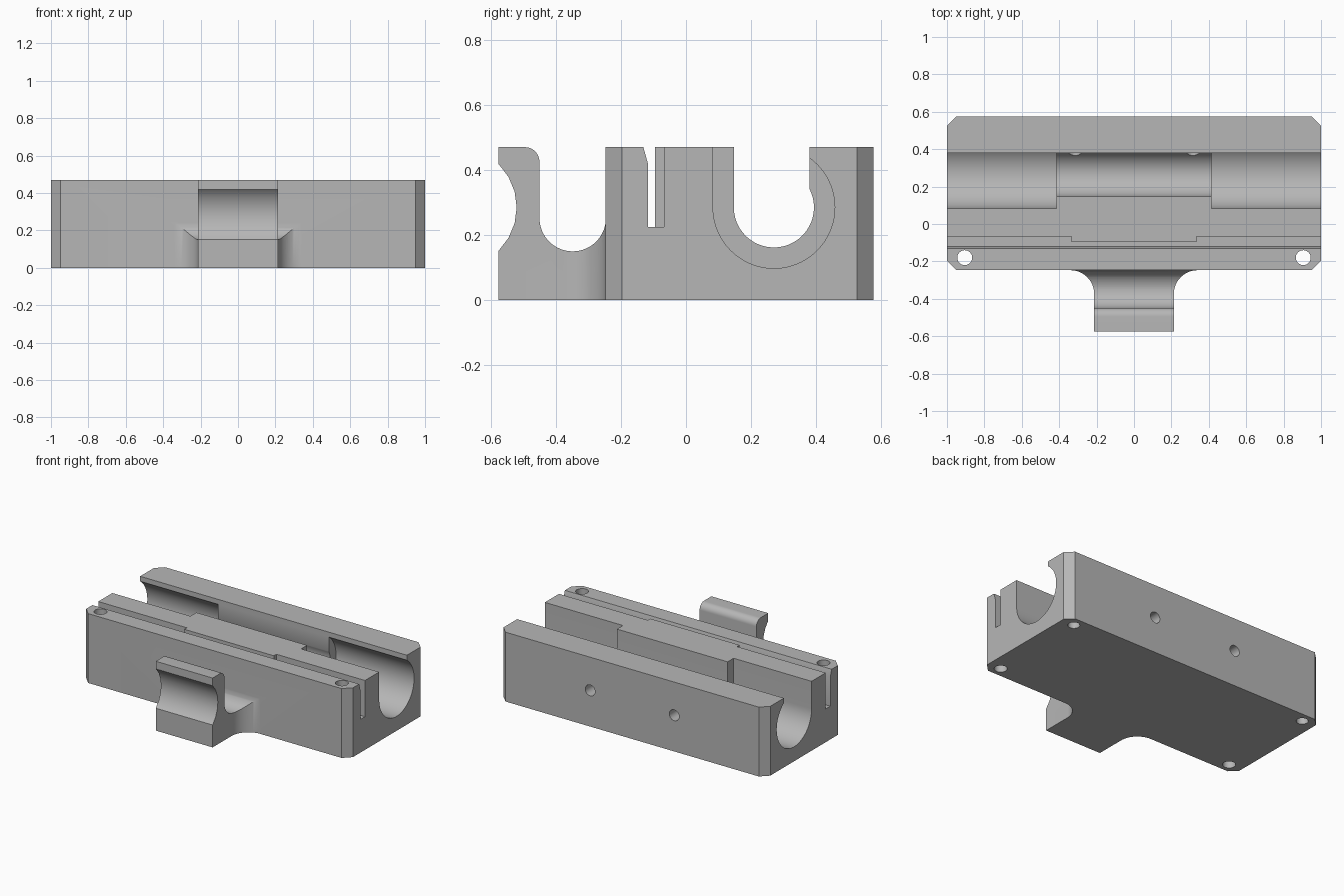
import bpy, bmesh, math
from mathutils import Vector

default = bpy.data.objects.get("Cube")
if default:
    bpy.data.objects.remove(default, do_unlink=True)

grey = bpy.data.materials.new("plain_grey")
grey.use_nodes = True
grey.diffuse_color = (0.47, 0.47, 0.47, 1)
grey.node_tree.nodes["Principled BSDF"].inputs["Base Color"].default_value = grey.diffuse_color

HEIGHT = 0.47
ABOVE = 0.6      # where cutters end above the top face
FRONT, BACK = -0.247, 0.576


def arc(cx, cy, r, start, end, steps=32):
    """Points on a circle between two angles in degrees."""
    angles = [math.radians(start + (end - start) * i / steps) for i in range(steps + 1)]
    return [(cx + r * math.cos(a), cy + r * math.sin(a)) for a in angles]


def prism(name, points, axis, low, high):
    """Extrude a 2D outline along x (y, z), y (x, z) or z (x, y)."""
    place = {"x": lambda p: (low, p[0], p[1]),
             "y": lambda p: (p[0], low, p[1]),
             "z": lambda p: (p[0], p[1], low)}[axis]
    shift = Vector([(high - low) if a == axis else 0 for a in "xyz"])
    bm = bmesh.new()
    face = bm.faces.new([bm.verts.new(place(p)) for p in points])
    top = bmesh.ops.extrude_face_region(bm, geom=[face])["geom"]
    bmesh.ops.translate(bm, vec=shift, verts=[v for v in top if isinstance(v, bmesh.types.BMVert)])
    bmesh.ops.recalc_face_normals(bm, faces=bm.faces)
    mesh = bpy.data.meshes.new(name)
    bm.to_mesh(mesh)
    bm.free()
    mesh.materials.append(grey)
    obj = bpy.data.objects.new(name, mesh)
    bpy.context.collection.objects.link(obj)
    return obj


def combine(target, tool, operation="DIFFERENCE"):
    """Apply a boolean and discard the tool object."""
    mod = target.modifiers.new("boolean", "BOOLEAN")
    mod.operation, mod.solver, mod.object = operation, "EXACT", tool
    bpy.context.view_layer.objects.active = target
    bpy.ops.object.modifier_apply(modifier=mod.name)
    bpy.data.objects.remove(tool, do_unlink=True)


def drill(target, axis, u, v, r, low, high):
    combine(target, prism("drill", arc(u, v, r, 0, 345, 23), axis, low, high))


def channel(radius):
    """Round-bottomed trough whose rear wall overhangs the round."""
    cy, cz, lip = 0.27, 0.285, 0.38
    end = math.degrees(math.acos((lip - cy) / radius))
    return arc(cy, cz, radius, 180, 360 + end, 48) + [(lip, ABOVE), (cy - radius, ABOVE)]


# Main block with chamfered upright corners
c = 0.05
half = [(1 - c, FRONT), (1, FRONT + c), (1, BACK - c), (1 - c, BACK)]
block = prism("clamp_body", half + [(-x, y) for x, y in reversed(half)], "z", 0, HEIGHT)

# Hook with filleted root
fillet = 0.127
side = [(0.213, -BACK)] + arc(0.213 + fillet, FRONT - fillet, fillet, 180, 90, 16)
side.append((0.213 + fillet, FRONT + 0.02))
hook = prism("hook", side + [(-x, y) for x, y in reversed(side)], "z", 0, HEIGHT)
gap = (arc(-0.348, 0.252, 0.102, 360, 180) + arc(-0.495, 0.425, 0.045, 0, 90, 12)
       + [(-0.495, ABOVE), (-0.15, ABOVE), (-0.15, 0.252)])
combine(hook, prism("hook_gap", gap, "x", -0.5, 0.5))
drill(hook, "x", -0.707, 0.285, 0.187, -0.5, 0.5)

# Trough: narrow along the middle, wide towards both ends
combine(block, prism("narrow_trough", channel(0.123), "x", -1.1, 1.1))
for low, high in ((-1.1, -0.415), (0.415, 1.1)):
    combine(block, prism("wide_trough", channel(0.187), "x", low, high))

# Long slot with a sloped lead-in, widened towards both ends
floor = 0.225
slot = [(-0.117, floor), (-0.095, floor), (-0.095, ABOVE),
        (-0.131, ABOVE), (-0.131, HEIGHT), (-0.117, 0.42)]
combine(block, prism("slot", slot, "x", -1.1, 1.1))
relief = [(-0.105, floor), (-0.068, floor), (-0.068, ABOVE), (-0.105, ABOVE)]
for low, high in ((-1.1, -0.335), (0.335, 1.1)):
    combine(block, prism("slot_relief", relief, "x", low, high))

# Screw holes: through at the front, blind at the rear, and set screws in the back
for s in (-1, 1):
    drill(block, "z", s * 0.905, -0.18, 0.04, -0.1, ABOVE)
    drill(block, "z", s * 0.905, 0.51, 0.037, -0.1, 0.3)
    drill(block, "y", s * 0.315, 0.245, 0.037, 0.3, 0.7)

combine(block, hook, "UNION")

bpy.ops.object.select_all(action="DESELECT")
block.select_set(True)
bpy.context.view_layer.objects.active = block
bpy.ops.object.shade_smooth_by_angle(angle=math.radians(30))
